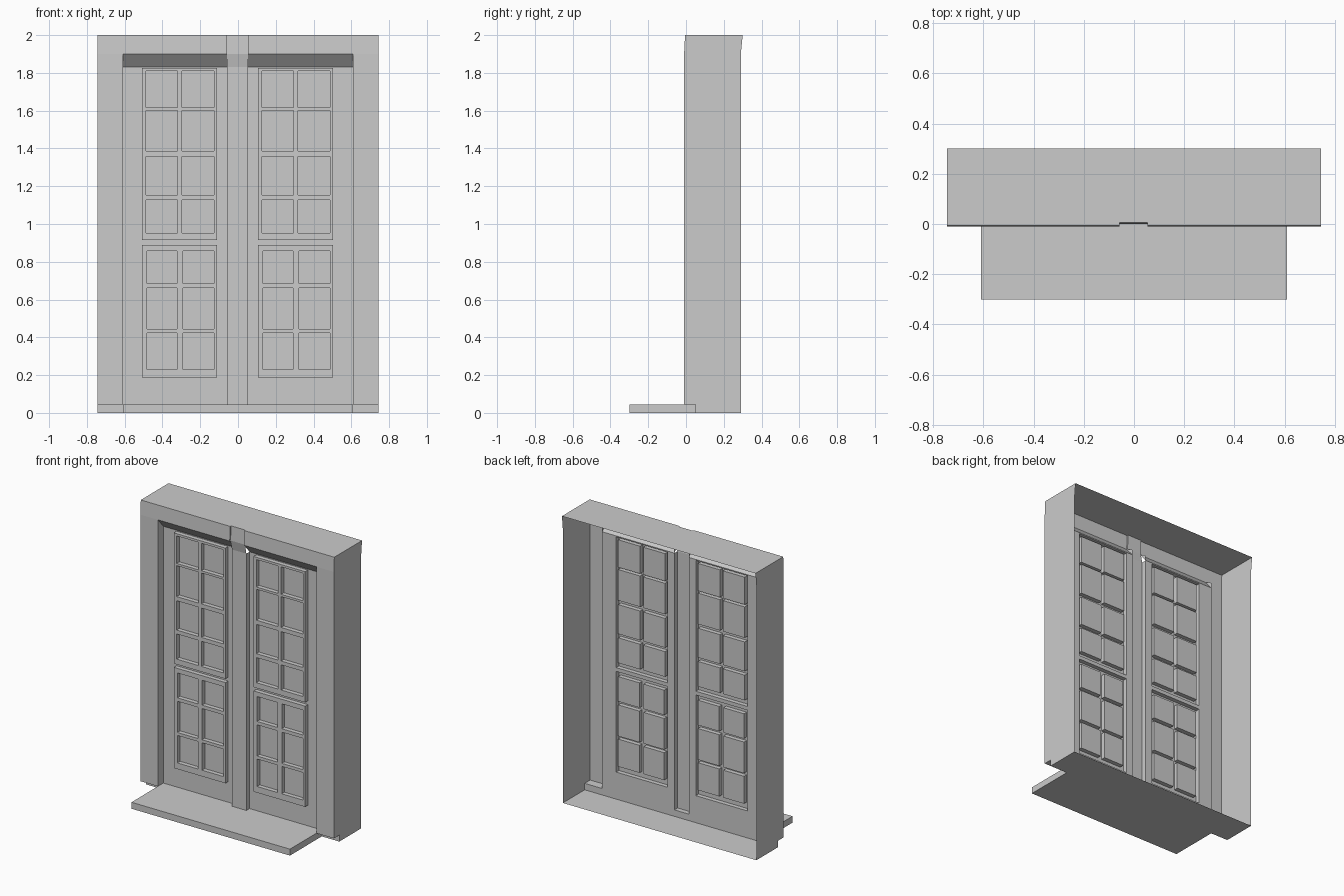
import bpy, bmesh

if "Cube" in bpy.data.objects:
    bpy.data.objects.remove(bpy.data.objects["Cube"])

W, IN = 0.745, 0.61            # outer and opening half widths
FRONT, DOOR, TRIM = -0.01, 0.05, 0.02   # depths of jambs, leaf and raised trim
ML, MR, MULL = -0.057, 0.054, 0.015     # mullion sides and depth
SILL, HEAD, LINTEL = 0.045, 1.832, 1.9


def make(name, polys, face_front=False):
    """Thin-sheet object from a list of polygons."""
    bm = bmesh.new()
    for p in polys:
        bm.faces.new([bm.verts.new(v) for v in p])
    bmesh.ops.remove_doubles(bm, verts=bm.verts, dist=1e-5)
    bmesh.ops.dissolve_limit(bm, angle_limit=0.01, verts=bm.verts, edges=bm.edges)
    bmesh.ops.recalc_face_normals(bm, faces=bm.faces)
    bm.normal_update()
    if face_front and sum(f.normal.y * f.calc_area() for f in bm.faces) > 0:
        bmesh.ops.reverse_faces(bm, faces=bm.faces)
    me = bpy.data.meshes.new(name)
    bm.to_mesh(me)
    bm.free()
    ob = bpy.data.objects.new(name, me)
    bpy.context.collection.objects.link(ob)
    return ob


def relief(name, rects):
    """Stepped sheet: rectangles (x0, x1, z0, z1, y) painted in order, joined by walls."""
    xs = sorted({v for r in rects for v in r[:2]})
    zs = sorted({v for r in rects for v in r[2:4]})

    def depth(i, j):
        if not (0 <= i < len(xs) - 1 and 0 <= j < len(zs) - 1):
            return None
        x, z = (xs[i] + xs[i + 1]) / 2, (zs[j] + zs[j + 1]) / 2
        hits = [r[4] for r in rects if r[0] < x < r[1] and r[2] < z < r[3]]
        return hits[-1] if hits else None

    polys = []
    for i in range(len(xs) - 1):
        for j in range(len(zs) - 1):
            d = depth(i, j)
            if d is None:
                continue
            x0, x1, z0, z1 = xs[i], xs[i + 1], zs[j], zs[j + 1]
            polys.append([(x0, d, z0), (x1, d, z0), (x1, d, z1), (x0, d, z1)])
            e = depth(i + 1, j)
            if e is not None and e != d:
                polys.append([(x1, d, z0), (x1, e, z0), (x1, e, z1), (x1, d, z1)])
            e = depth(i, j + 1)
            if e is not None and e != d:
                polys.append([(x0, d, z1), (x1, d, z1), (x1, e, z1), (x0, e, z1)])
    return make(name, polys, True)


# Open-backed surround: sides, top and floor
side = [(DOOR, 0), (DOOR, SILL), (FRONT, SILL), (FRONT, LINTEL), (-0.005, 2),
        (0.3, 2), (0.29, LINTEL), (0.29, 0)]
surround = [[(s * W, y, z) for y, z in side] for s in (-1, 1)]
surround.append([(-W, -0.005, 2), (ML, -0.005, 2), (ML, 0.005, 2), (MR, 0.005, 2),
                 (MR, -0.005, 2), (W, -0.005, 2), (W, 0.3, 2), (-W, 0.3, 2)])
surround.append([(-W, DOOR, 0), (W, DOOR, 0), (W, 0.29, 0), (-W, 0.29, 0)])
make("surround", surround)

# Jambs with the notch below them and the reveal beside the door
for s, name in ((-1, "jamb_left"), (1, "jamb_right")):
    a, b = s * IN, s * W
    make(name, [
        [(a, FRONT, SILL), (b, FRONT, SILL), (b, FRONT, LINTEL), (a, FRONT, LINTEL)],
        [(a, FRONT, SILL), (b, FRONT, SILL), (b, DOOR, SILL), (a, DOOR, SILL)],
        [(a, DOOR, 0), (b, DOOR, 0), (b, DOOR, SILL), (a, DOOR, SILL)],
        [(a, FRONT, SILL), (a, DOOR, SILL), (a, DOOR, 1.87), (a, FRONT, LINTEL)],
    ], True)

# Header in three bays, the middle one slightly set back, with a sloping soffit
header = []
for x0, x1, top, low in ((-W, ML, -0.005, FRONT), (ML, MR, 0.005, 0.0), (MR, W, -0.005, FRONT)):
    header.append([(x0, low, LINTEL), (x1, low, LINTEL), (x1, top, 2), (x0, top, 2)])
    a, b = max(x0, -IN), min(x1, IN)
    back = MULL if x0 == ML else DOOR
    header.append([(a, low, LINTEL), (b, low, LINTEL), (b, back, HEAD), (a, back, HEAD)])
for x in (ML, MR):
    header.append([(x, FRONT, LINTEL), (x, 0.0, LINTEL), (x, 0.005, 2), (x, -0.005, 2)])
    header.append([(x, FRONT, LINTEL), (x, DOOR, 1.87), (x, DOOR, HEAD)])
make("header", header, True)

# Door leaves: raised trim around two glazed panels with sunk panes
UPPER = [(0.952, 1.127), (1.154, 1.358), (1.387, 1.602), (1.618, 1.809)]
LOWER = [(0.231, 0.422), (0.443, 0.66), (0.684, 0.857)]


def leaf(name, x0, x1, dx):
    rects = [(x0, x1, SILL, HEAD, DOOR)]
    for z0, z1, rows, cols in (
            (0.915, 1.825, UPPER, ((0.021, 0.188), (0.212, 0.381))),
            (0.188, 0.889, LOWER, ((0.027, 0.185), (0.217, 0.381)))):
        rects.append((dx, dx + 0.397, z0, z1, TRIM))
        rects += [(dx + c0, dx + c1, r0, r1, DOOR) for c0, c1 in cols for r0, r1 in rows]
    relief(name, rects)


leaf("door_leaf_left", -IN, ML, -0.508)
leaf("door_leaf_right", MR, IN, 0.106)

# Mullion between the leaves
make("mullion", [
    [(ML, MULL, SILL), (MR, MULL, SILL), (MR, MULL, HEAD), (ML, MULL, HEAD)],
    *[[(x, MULL, SILL), (x, DOOR, SILL), (x, DOOR, HEAD), (x, MULL, HEAD)] for x in (ML, MR)],
], True)

# Doorstep
bpy.ops.mesh.primitive_cube_add(size=1, location=(0, (DOOR - 0.3) / 2, SILL / 2))
step = bpy.context.object
step.name = "doorstep"
step.scale = (2 * IN, DOOR + 0.3, SILL)
